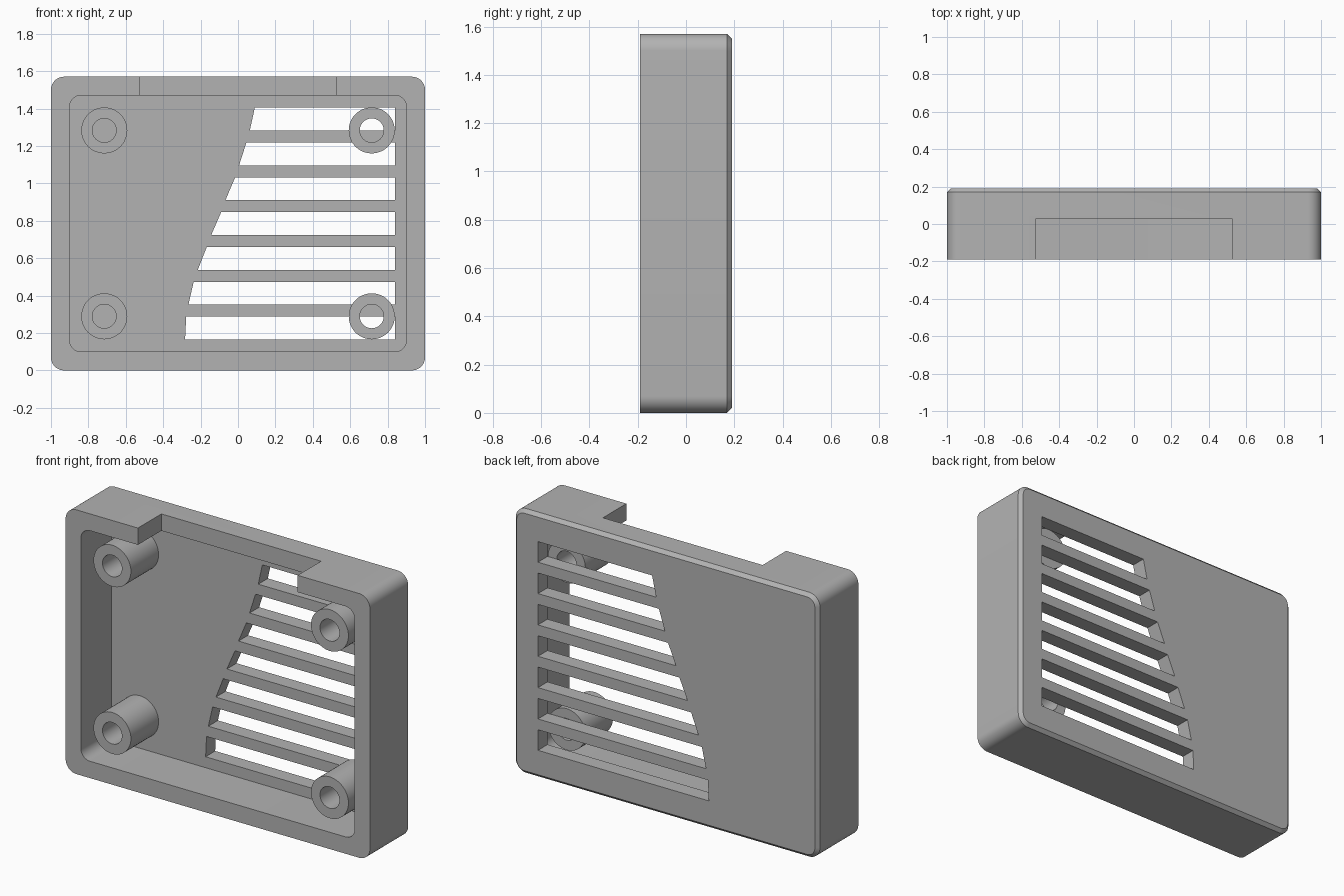
import bpy
import bmesh
from math import cos, sin, pi, radians

cube = bpy.data.objects.get("Cube")
if cube:
    bpy.data.objects.remove(cube, do_unlink=True)

grey = bpy.data.materials.new("matte_grey")
grey.use_nodes = True
colour = (0.45, 0.45, 0.45, 1)
grey.diffuse_color = colour
grey.node_tree.nodes["Principled BSDF"].inputs["Base Color"].default_value = colour

FRONT, FLOOR, BACK = -0.19, 0.10, 0.19
HEIGHT = 1.57


def rounded(x0, x1, z0, z1, r, steps=10):
    """Outline of a rounded rectangle in the xz plane."""
    centres = [(x1 - r, z1 - r), (x0 + r, z1 - r), (x0 + r, z0 + r), (x1 - r, z0 + r)]
    points = []
    for i, (cx, cz) in enumerate(centres):
        for s in range(steps + 1):
            a = (i + s / steps) * pi / 2
            points.append((cx + r * cos(a), cz + r * sin(a)))
    return points


def circle(x, z, r, n=48):
    return [(x + r * cos(2 * pi * i / n), z + r * sin(2 * pi * i / n)) for i in range(n)]


def loft(name, sections, closed=False):
    """Join (y, outline) sections; either cap the ends or close into a ring."""
    bm = bmesh.new()
    rings = [[bm.verts.new((x, y, z)) for x, z in outline] for y, outline in sections]
    pairs = list(zip(rings, rings[1:]))
    if closed:
        pairs.append((rings[-1], rings[0]))
    else:
        bm.faces.new(rings[0])
        bm.faces.new(rings[-1])
    n = len(rings[0])
    for a, b in pairs:
        for i in range(n):
            j = (i + 1) % n
            bm.faces.new((a[i], a[j], b[j], b[i]))
    bmesh.ops.recalc_face_normals(bm, faces=bm.faces)
    mesh = bpy.data.meshes.new(name)
    bm.to_mesh(mesh)
    bm.free()
    mesh.materials.append(grey)
    obj = bpy.data.objects.new(name, mesh)
    bpy.context.collection.objects.link(obj)
    return obj


def activate(obj):
    bpy.ops.object.select_all(action='DESELECT')
    obj.select_set(True)
    bpy.context.view_layer.objects.active = obj


def cut(target, cutter):
    cutter.hide_render = True
    mod = target.modifiers.new("cut", 'BOOLEAN')
    mod.operation = 'DIFFERENCE'
    mod.solver = 'EXACT'
    mod.object = cutter
    activate(target)
    bpy.ops.object.modifier_apply(modifier=mod.name)
    bpy.data.objects.remove(cutter, do_unlink=True)


# Case body with a chamfered back rim
c = 0.02
outer = rounded(-1, 1, 0, HEIGHT, 0.07)
inset = rounded(-1 + c, 1 - c, c, HEIGHT - c, 0.05)
case = loft("case_shell", [(FRONT, outer), (BACK - c, outer), (BACK, inset)])

# Open cavity
cavity = rounded(-0.9, 0.9, 0.1, 1.47, 0.06)
cut(case, loft("cavity_cutter", [(FRONT - 0.1, cavity), (FLOOR, cavity)]))

# Notch in the top wall
notch = [(-0.525, 1.4), (0.525, 1.4), (0.525, 1.7), (-0.525, 1.7)]
cut(case, loft("notch_cutter", [(FRONT - 0.1, notch), (0.03, notch)]))

# Vent slots whose left ends follow a sweeping curve: (bottom x, top x)
slot_ends = [(-0.283, -0.277), (-0.265, -0.237), (-0.215, -0.167), (-0.143, -0.09),
             (-0.067, -0.015), (0.006, 0.045), (0.063, 0.09)]
for i, (low, high) in enumerate(slot_ends):
    z0 = 0.165 + i * 0.1863
    z1 = z0 + 0.122
    slot = [(low, z0), (0.84, z0), (0.84, z1), (high, z1)]
    cut(case, loft("slot_cutter", [(FLOOR - 0.05, slot), (BACK + 0.1, slot)]))
parts = [case]

# Hollow screw posts standing on the floor
for side, x in (("right", -0.715), ("left", 0.715)):
    for level, z in (("lower", 0.289), ("upper", 1.283)):
        wall, hole = circle(x, z, 0.123), circle(x, z, 0.064)
        parts.append(loft(f"{level}_{side}_screw_post",
                          [(-0.16, wall), (FLOOR, wall), (FLOOR, hole), (-0.16, hole)],
                          closed=True))

for part in parts:
    activate(part)
    bpy.ops.object.shade_smooth_by_angle(angle=radians(30))
